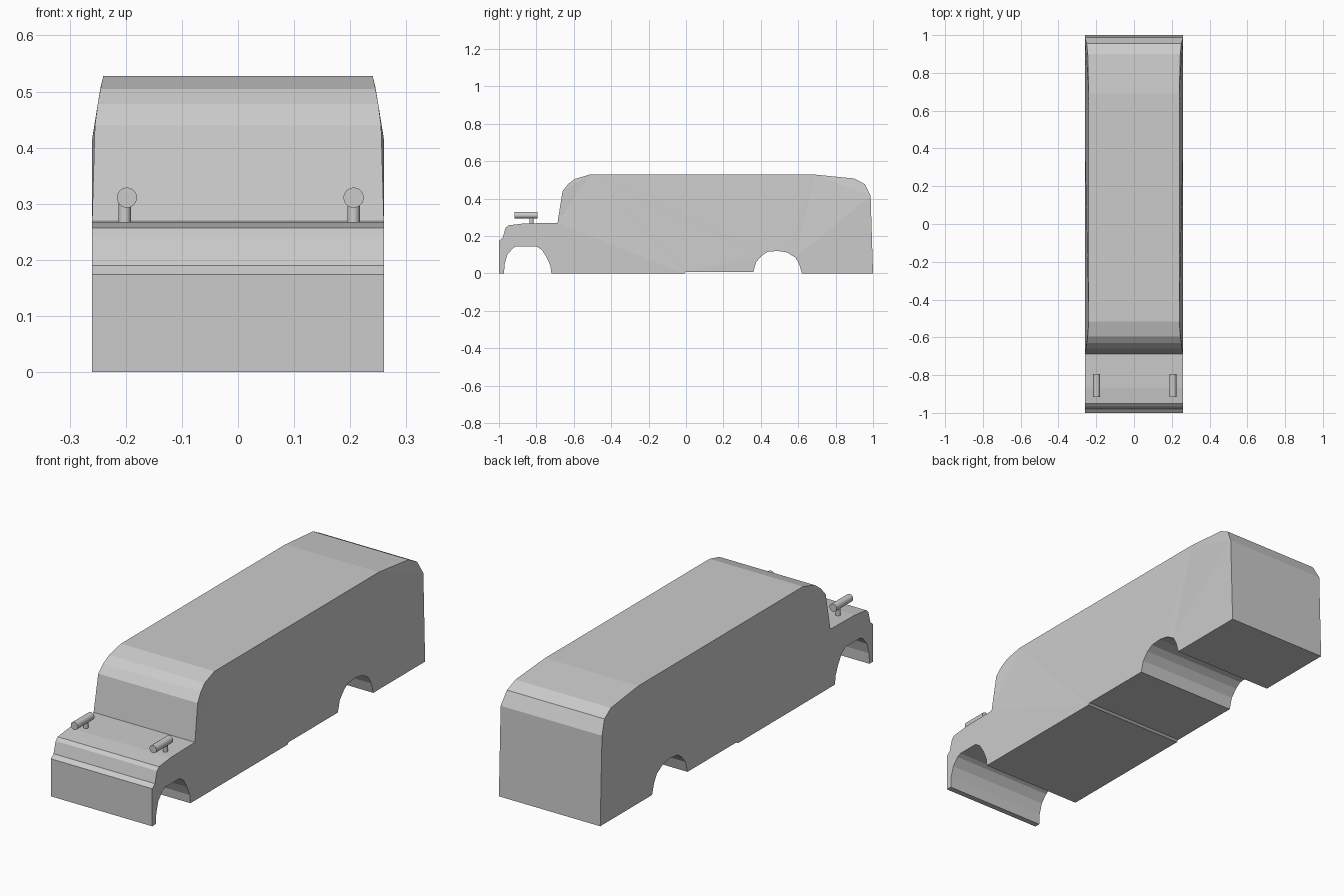
import bpy, bmesh
from math import pi

if "Cube" in bpy.data.objects:
    bpy.data.objects.remove(bpy.data.objects["Cube"])

# Side outline as (y, z, half width), clockwise from the front bottom corner
W = 0.26
outline = [
    # nose, bonnet
    (-1, 0, W), (-1, .174, W), (-.98, .19, W), (-.965, .243, W), (-.95, .257, W),
    (-.865, .267, W), (-.687, .27, W),
    # windscreen, roof, tail
    (-.66, .44, .255), (-.63, .478, .25), (-.595, .505, .245), (-.515, .528, .24),
    (.69, .528, .24), (.9, .507, .245), (.955, .478, .25), (.987, .415, W), (1, 0, W),
    # rear wheel arch
    (.62, 0, W), (.605, .05, W), (.585, .085, W), (.54, .112, W), (.49, .12, W),
    (.435, .115, W), (.405, .095, W), (.375, .06, W), (.36, .008, W),
    (0, .008, W), (-.01, 0, W),
    # front wheel arch
    (-.72, 0, W), (-.725, .04, W), (-.745, .085, W), (-.77, .125, W), (-.8, .145, W),
    (-.905, .145, W), (-.925, .135, W), (-.955, .1, W), (-.97, .05, W), (-.973, 0, W),
]

# Body shell: outline bridged from left to right
bm = bmesh.new()
left = [bm.verts.new((-w, y, z)) for y, z, w in outline]
right = [bm.verts.new((w, y, z)) for y, z, w in outline]
n = len(outline)
for i in range(n):
    j = (i + 1) % n
    bm.faces.new((left[i], left[j], right[j], right[i]))
sides = [bm.faces.new(left), bm.faces.new(right)]
bmesh.ops.recalc_face_normals(bm, faces=bm.faces)
bmesh.ops.triangulate(bm, faces=sides)
mesh = bpy.data.meshes.new("van_body")
bm.to_mesh(mesh)
bm.free()
bpy.context.collection.objects.link(bpy.data.objects.new("van_body", mesh))


def cylinder(name, radius, length, loc, rot=(0, 0, 0), sides=24):
    bpy.ops.mesh.primitive_cylinder_add(vertices=sides, radius=radius, depth=length,
                                        location=loc, rotation=rot)
    ob = bpy.context.object
    ob.name = name
    bpy.ops.object.shade_smooth_by_angle()


# Headlamps on short posts
for side, x, px in (("left", -.198, -.202), ("right", .206, .206)):
    cylinder(side + "_headlamp", .018, .122, (x, -.856, .311), (pi / 2, 0, 0))
    cylinder(side + "_lamp_post", .011, .04, (px, -.826, .284))
